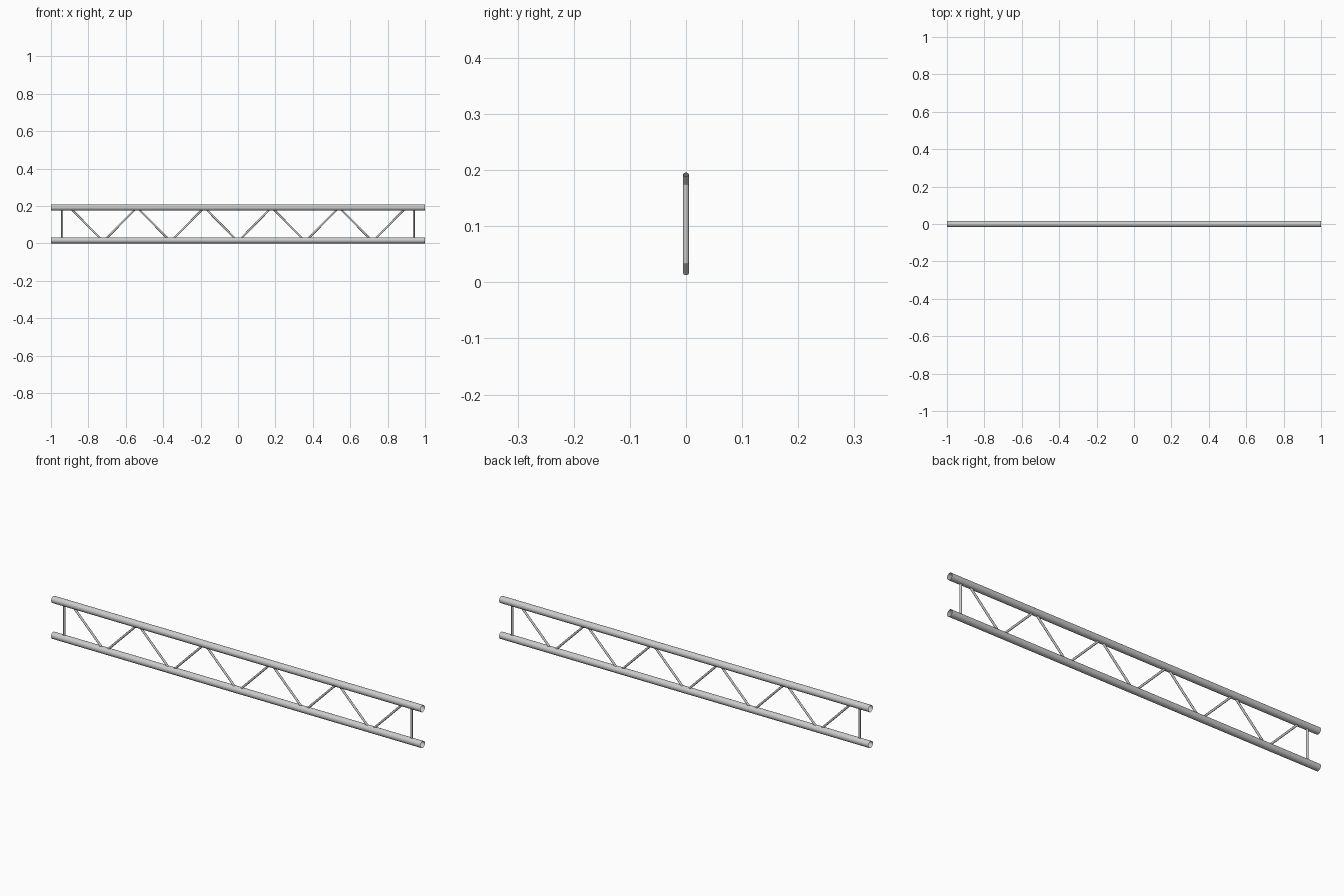
import bpy, math
from mathutils import Vector

if "Cube" in bpy.data.objects:
    bpy.data.objects.remove(bpy.data.objects["Cube"])

CHORD_R, ROD_R = 0.0165, 0.0052
Z_LOW, Z_HIGH = 0.0165, 0.192
STEP = 0.18                     # spacing between web nodes
GAP_LOW, GAP_HIGH = 0.006, 0.001  # rods stop just short of each node


def tube(name, a, b, radius, sides):
    """Open-ended round tube between two points."""
    a, b = Vector(a), Vector(b)
    bpy.ops.mesh.primitive_cylinder_add(
        vertices=sides, radius=radius, depth=(b - a).length,
        end_fill_type='NOTHING', location=(a + b) / 2,
        rotation=(b - a).to_track_quat('Z', 'Y').to_euler())
    ob = bpy.context.object
    ob.name = name
    bpy.ops.object.shade_smooth_by_angle(angle=math.radians(35))
    return ob


# Long chords
tube("bottom_chord", (-1, 0, Z_LOW), (1, 0, Z_LOW), CHORD_R, 24)
tube("top_chord", (-1, 0, Z_HIGH), (1, 0, Z_HIGH), CHORD_R, 24)

# Upright posts, ending at the chord surfaces
for side, x in (("left", -0.94), ("right", 0.94)):
    tube(side + "_post", (x, 0, Z_LOW + CHORD_R), (x, 0, Z_HIGH - CHORD_R), ROD_R, 12)

# Zigzag web, running into the chords
ends = ((Z_HIGH, GAP_HIGH), (Z_LOW, GAP_LOW))
for i in range(10):
    x = (i - 5) * STEP
    (z0, g0), (z1, g1) = ends[i % 2], ends[(i + 1) % 2]
    tube(f"diagonal_{i + 1}", (x + g0, 0, z0), (x + STEP - g1, 0, z1), ROD_R, 12)
